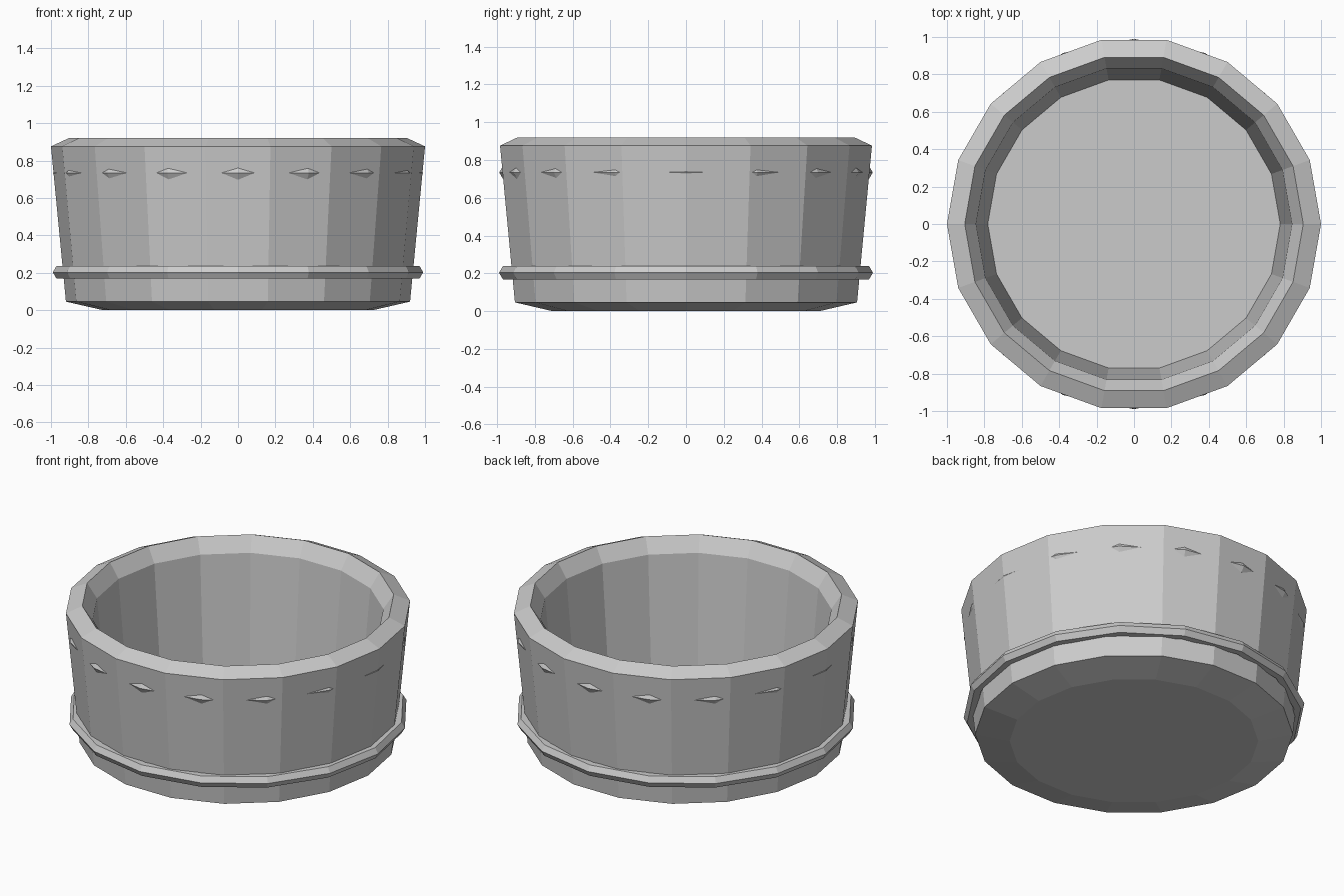
import bpy, bmesh
from math import cos, sin, tau

if "Cube" in bpy.data.objects:
    bpy.data.objects.remove(bpy.data.objects["Cube"])

SIDES = 18
# (radius, height) from underside, up the outside, over the rim, down to the floor
PROFILE = [(0.72, 0.0), (0.92, 0.046), (1.0, 0.876), (0.905, 0.92),
           (0.845, 0.83), (0.782, 0.125)]


def lathe(name, profile, sides):
    bm = bmesh.new()
    rings = [[bm.verts.new((r * cos(tau * i / sides), r * sin(tau * i / sides), z))
              for i in range(sides)] for r, z in profile]
    for a, b in zip(rings, rings[1:]):
        for i in range(sides):
            j = (i + 1) % sides
            bm.faces.new((a[i], a[j], b[j], b[i]))
    bm.faces.new(rings[0][::-1])   # underside
    bm.faces.new(rings[-1])        # inside floor
    mesh = bpy.data.meshes.new(name)
    bm.to_mesh(mesh)
    bm.free()
    obj = bpy.data.objects.new(name, mesh)
    bpy.context.collection.objects.link(obj)
    return obj


# Tub body
lathe("tub_body", PROFILE, SIDES)

# Hoops: the upper one is mostly sunk in the wall, only its corners show
for name, z, minor in (("lower_hoop", 0.203, 0.04), ("upper_hoop", 0.734, 0.039)):
    bpy.ops.mesh.primitive_torus_add(location=(0, 0, z), major_radius=0.95,
                                     minor_radius=minor, major_segments=16,
                                     minor_segments=6)
    hoop = bpy.context.object
    hoop.name = name
    hoop.data.polygons.foreach_set("use_smooth", [False] * len(hoop.data.polygons))
